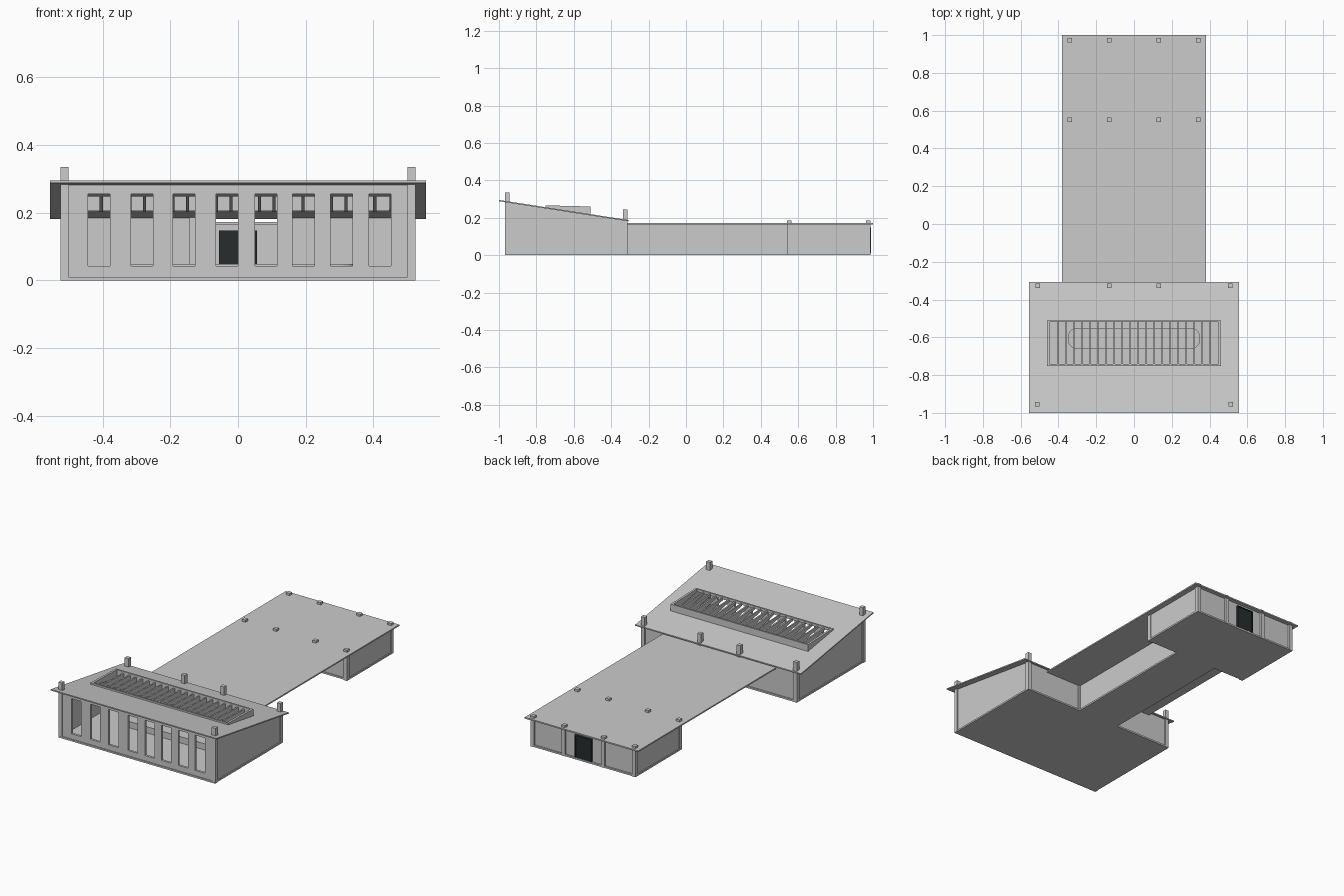
import bpy, bmesh, math

if "Cube" in bpy.data.objects:
    bpy.data.objects.remove(bpy.data.objects["Cube"])

def prism(name, pts, axis, a, b):
    """Extrude a closed 2D profile: axis 'z' uses (x, y), axis 'x' uses (y, z)."""
    bm = bmesh.new()
    place = (lambda p, t: (p[0], p[1], t)) if axis == 'z' else (lambda p, t: (t, p[0], p[1]))
    lo = [bm.verts.new(place(p, a)) for p in pts]
    hi = [bm.verts.new(place(p, b)) for p in pts]
    bm.faces.new(lo)
    bm.faces.new(hi)
    n = len(pts)
    for i in range(n):
        j = (i + 1) % n
        bm.faces.new((lo[i], lo[j], hi[j], hi[i]))
    bmesh.ops.recalc_face_normals(bm, faces=bm.faces)
    me = bpy.data.meshes.new(name)
    bm.to_mesh(me)
    bm.free()
    ob = bpy.data.objects.new(name, me)
    bpy.context.collection.objects.link(ob)
    return ob

def box(name, x0, x1, y0, y1, z0, z1):
    return prism(name, [(x0, y0), (x1, y0), (x1, y1), (x0, y1)], 'z', z0, z1)

def cut(ob, cutters):
    for c in cutters:
        m = ob.modifiers.new("opening", 'BOOLEAN')
        m.object = c
        m.solver = 'EXACT'
        bpy.context.view_layer.objects.active = ob
        bpy.ops.object.modifier_apply(modifier=m.name)
        bpy.data.objects.remove(c)

def roof_z(y):
    return 0.295 - (y + 1.0) * 0.107 / 0.69

# Floor slab: wide front room, narrow corridor, rear room
half = [(0.522, -0.968), (0.522, -0.315), (0.14, -0.315), (0.14, 0.545), (0.352, 0.545), (0.352, 0.984)]
prism("floor", half + [(-x, y) for x, y in reversed(half)], 'z', 0.0, 0.01)

# Front wall with eight tall window openings
wall = box("front_wall", -0.505, 0.505, -0.962, -0.948, 0.01, 0.282)
cut(wall, [box("window_cutter", x - 0.0325, x + 0.0325, -1.0, -0.9, 0.042, 0.255)
           for x in (-0.41, -0.283, -0.16, -0.032, 0.083, 0.194, 0.306, 0.419)])

# Sloped side walls of the front room, mirrored
for side, s in (("left", -1), ("right", 1)):
    prism("front_room_%s_wall" % side,
          [(-0.955, 0.01), (-0.325, 0.01), (-0.325, roof_z(-0.325) - 0.006), (-0.955, roof_z(-0.955) - 0.006)],
          'x', s * 0.507, s * 0.517)
    # back wall of front room, corridor wall, rear room walls
    a, b = sorted((s * 0.13, s * 0.51))
    box("front_room_back_wall_" + side, a, b, -0.333, -0.323, 0.01, 0.186)
    a, b = sorted((s * 0.125, s * 0.135))
    box("corridor_wall_" + side, a, b, -0.325, 0.555, 0.01, 0.168)
    a, b = sorted((s * 0.13, s * 0.343))
    box("rear_room_front_wall_" + side, a, b, 0.55, 0.56, 0.01, 0.168)
    a, b = sorted((s * 0.337, s * 0.347))
    box("rear_room_%s_wall" % side, a, b, 0.555, 0.973, 0.01, 0.168)
box("rear_wall", -0.34, 0.34, 0.963, 0.975, 0.01, 0.168)

# Roofs: sloped with a rectangular opening at the front, flat behind
roof = prism("front_roof", [(-1.0, roof_z(-1) - 0.007), (-0.307, roof_z(-0.307) - 0.007),
                            (-0.307, roof_z(-0.307)), (-1.0, roof_z(-1))], 'x', -0.555, 0.555)
cut(roof, [box("roof_cutter", -0.452, 0.452, -0.745, -0.517, 0.1, 0.4)])
box("rear_roof", -0.38, 0.38, -0.32, 1.0, 0.165, 0.173)

# Roof vent: frame and slats
frame = [(-0.752, 0.25), (-0.51, 0.205), (-0.51, 0.26), (-0.752, 0.266)]
for side, s in (("left", -1), ("right", 1)):
    prism("vent_frame_" + side, frame, 'x', s * 0.447, s * 0.46)
prism("vent_frame_front", [(-0.752, 0.25), (-0.742, 0.25), (-0.742, 0.266), (-0.752, 0.266)], 'x', -0.447, 0.447)
prism("vent_frame_back", [(-0.52, 0.205), (-0.51, 0.205), (-0.51, 0.26), (-0.52, 0.26)], 'x', -0.447, 0.447)
slat = [(-0.744, 0.246), (-0.518, 0.202), (-0.518, 0.25), (-0.744, 0.259)]
for i in range(20):
    x = -0.404 + i * 0.808 / 19
    prism("vent_slat", slat, 'x', x - 0.0045, x + 0.0045)

# Low rounded platform under the vent
cx, cy, r = 0.302, 0.007, 0.048
pts = []
for k, (sx, sy) in enumerate(((1, 1), (-1, 1), (-1, -1), (1, -1))):
    for j in range(7):
        t = math.radians(90 * k + 15 * j)
        pts.append((sx * cx + r * math.cos(t), -0.605 + sy * cy + r * math.sin(t)))
prism("platform", pts, 'z', 0.01, 0.048)

# Square posts: x, y, top
posts = [(x, y, h) for s in (-1, 1) for x, y, h in (
    (s * 0.513, -0.955, 0.335), (s * 0.51, -0.326, 0.243), (s * 0.132, -0.326, 0.243),
    (s * 0.132, 0.552, 0.186), (s * 0.34, 0.552, 0.186),
    (s * 0.132, 0.974, 0.186), (s * 0.34, 0.974, 0.186))]
for x, y, h in posts:
    box("post", x - 0.012, x + 0.012, y - 0.012, y + 0.012, 0.0, h)

# Dark rear door with a raised surround
dark = bpy.data.materials.new("dark_door")
dark.diffuse_color = (0.02, 0.025, 0.027, 1)
dark.use_nodes = True
dark.node_tree.nodes["Principled BSDF"].inputs["Base Color"].default_value = dark.diffuse_color
for ob in (box("door_panel", -0.048, 0.048, 0.957, 0.983, 0.012, 0.142),
           box("door_jamb_left", -0.056, -0.048, 0.957, 0.988, 0.012, 0.148),
           box("door_jamb_right", 0.048, 0.056, 0.957, 0.988, 0.012, 0.148),
           box("door_head", -0.048, 0.048, 0.957, 0.988, 0.142, 0.148)):
    ob.data.materials.append(dark)
